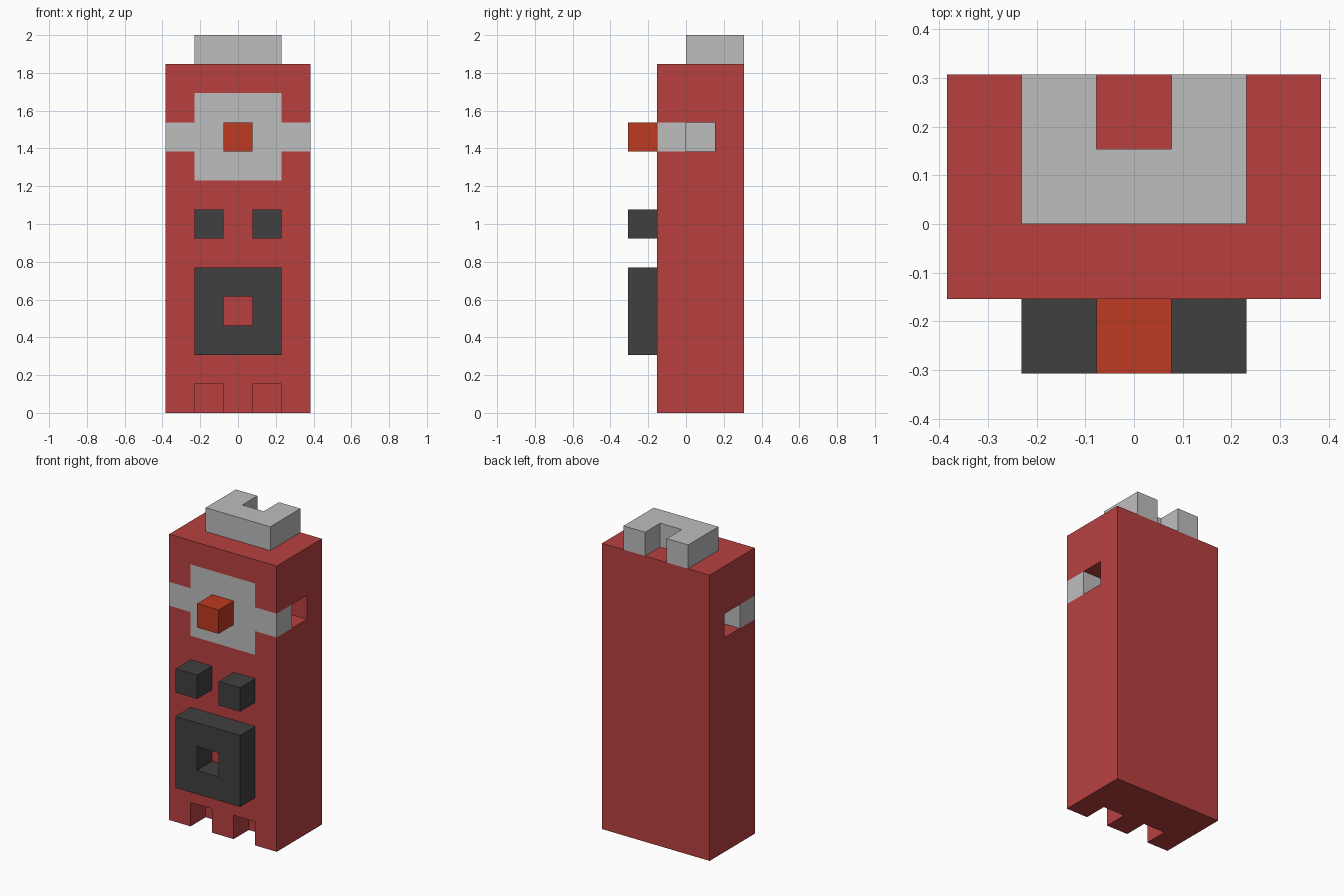
import bpy
import bmesh
from mathutils import Vector

U = 2 / 13  # one block of the build grid

if "Cube" in bpy.data.objects:
    bpy.data.objects.remove(bpy.data.objects["Cube"], do_unlink=True)


def material(name, r, g, b):
    mat = bpy.data.materials.new(name)
    mat.use_nodes = True
    mat.diffuse_color = (r, g, b, 1)
    mat.node_tree.nodes["Principled BSDF"].inputs["Base Color"].default_value = (r, g, b, 1)
    return mat


RED = material("red", 0.479, 0.051, 0.051)
GREY = material("light grey", 0.521, 0.509, 0.509)
DARK = material("dark grey", 0.051, 0.051, 0.051)
ORANGE = material("orange", 0.515, 0.042, 0.015)


def box(name, low, high, mat=None):
    """Box between two corners given in grid blocks."""
    low, high = Vector(low) * U, Vector(high) * U
    bm = bmesh.new()
    bmesh.ops.create_cube(bm, size=1)
    for v in bm.verts:
        v.co = (low + high) / 2 + v.co * (high - low)
    mesh = bpy.data.meshes.new(name)
    bm.to_mesh(mesh)
    bm.free()
    if mat:
        mesh.materials.append(mat)
    obj = bpy.data.objects.new(name, mesh)
    bpy.context.collection.objects.link(obj)
    return obj


def cut(obj, low, high):
    """Remove a box-shaped notch or hole."""
    cutter = box("cutter", low, high)
    cutter.hide_render = True
    mod = obj.modifiers.new("notch", "BOOLEAN")
    mod.operation = "DIFFERENCE"
    mod.solver = "EXACT"
    mod.object = cutter
    bpy.context.view_layer.objects.active = obj
    bpy.ops.object.modifier_apply(modifier=mod.name)
    bpy.data.objects.remove(cutter, do_unlink=True)


# Body with side notches and notches at the front of the base
body = box("body", (-2.5, -1, 0), (2.5, 2, 12), RED)
for s in (-1, 1):
    cut(body, (2 * s - 0.5 if s > 0 else -3, 0, 9), (3 if s > 0 else -1.5, 1, 10))
    cut(body, (s - 0.5, -2, -1), (s + 0.5, 0, 1))


# Flush grey panel and side bands, coloured by position
def is_grey(c):
    x, y, z = abs(c.x), c.y, c.z
    panel = y < -0.99 and x < 1.5 and 8 < z < 11
    band = 9 < z < 10 and (x > 1.51 and y < 0.01 or abs(x - 1.5) < 0.01 and 0 < y < 1)
    return panel or band


body.data.materials.append(GREY)
bm = bmesh.new()
bm.from_mesh(body.data)
planes = [((x, 0, 0), (1, 0, 0)) for x in (-1.5, 1.5)]
planes += [((0, 0, z), (0, 0, 1)) for z in (8, 9, 10, 11)]
planes += [((0, 0, 0), (0, 1, 0))]
for point, normal in planes:
    bmesh.ops.bisect_plane(bm, geom=bm.verts[:] + bm.edges[:] + bm.faces[:],
                           dist=1e-5, plane_co=Vector(point) * U, plane_no=normal)
for f in bm.faces:
    f.material_index = int(is_grey(f.calc_center_median() / U))
bm.to_mesh(body.data)
bm.free()

# U-shaped cap on top
cap = box("top_cap", (-1.5, 0, 12), (1.5, 2, 13), GREY)
cut(cap, (-0.5, 1, 11), (0.5, 3, 14))

# Square control ring
ring = box("control_ring", (-1.5, -2, 2), (1.5, -1, 5), DARK)
cut(ring, (-0.5, -3, 3), (0.5, 0, 4))

# Buttons
for side, x in (("right", -1), ("left", 1)):
    box(side + "_button", (x - 0.5, -2, 6), (x + 0.5, -1, 7), DARK)
box("panel_button", (-0.5, -2, 9), (0.5, -1, 10), ORANGE)
